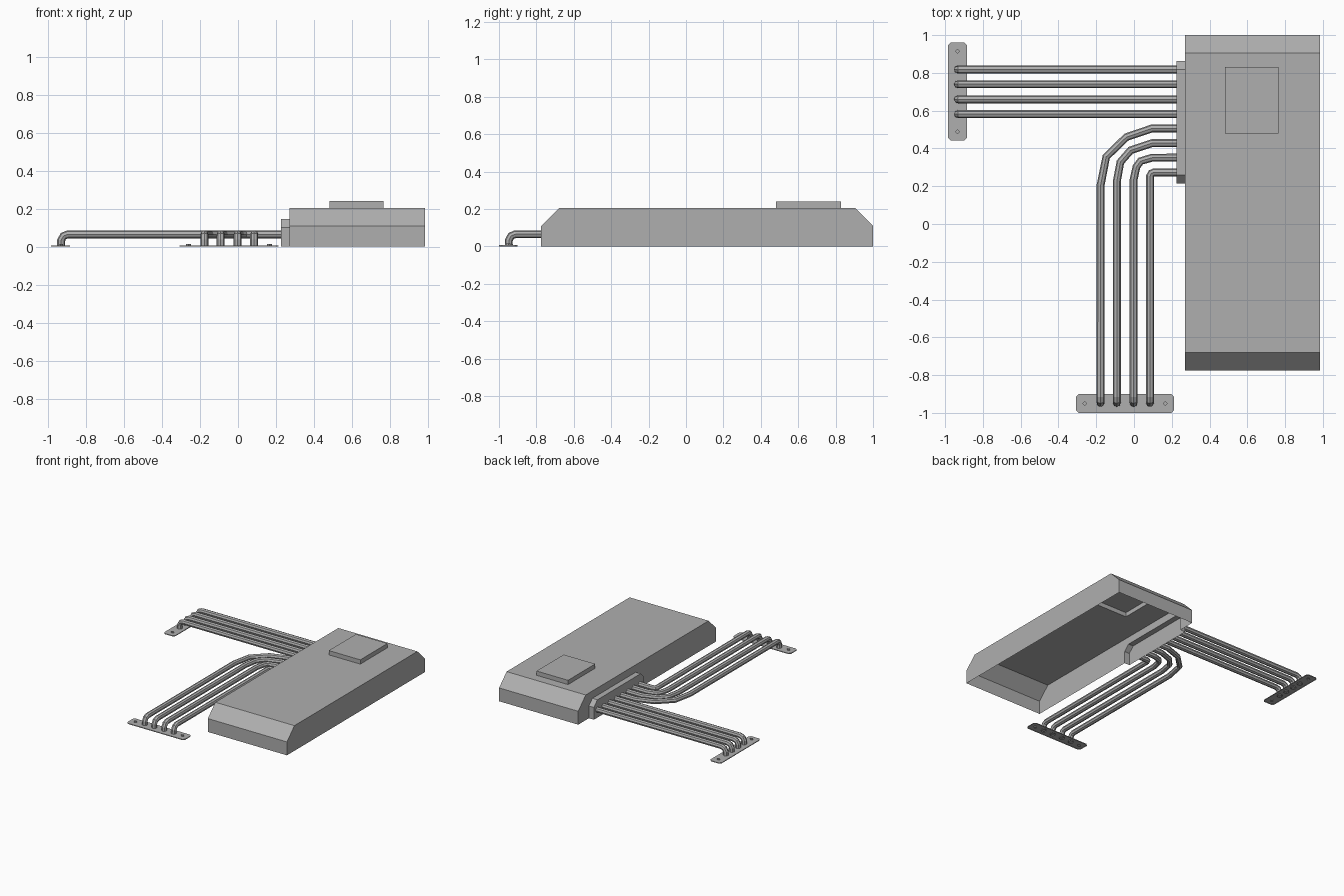
import bpy, bmesh

if "Cube" in bpy.data.objects:
    bpy.data.objects.remove(bpy.data.objects["Cube"])

Z = 0.065      # tube centre height
R = 0.021      # tube radius

grey = bpy.data.materials.new("mid_grey")
grey.diffuse_color = (0.43, 0.43, 0.43, 1)
grey.use_nodes = True
grey.node_tree.nodes["Principled BSDF"].inputs["Base Color"].default_value = grey.diffuse_color


def new_object(name, bm):
    bmesh.ops.recalc_face_normals(bm, faces=bm.faces[:])
    mesh = bpy.data.meshes.new(name)
    bm.to_mesh(mesh)
    bm.free()
    mesh.materials.append(grey)
    ob = bpy.data.objects.new(name, mesh)
    bpy.context.collection.objects.link(ob)
    return ob


def prism(name, points, offset):
    """Closed solid from a flat polygon pushed along offset."""
    bm = bmesh.new()
    face = bm.faces.new([bm.verts.new(p) for p in points])
    res = bmesh.ops.extrude_face_region(bm, geom=[face], use_keep_orig=True)
    verts = [g for g in res["geom"] if isinstance(g, bmesh.types.BMVert)]
    bmesh.ops.translate(bm, verts=verts, vec=offset)
    return new_object(name, bm)


def open_bottom(ob):
    """Trim at the ground plane, leaving the underside open."""
    bm = bmesh.new()
    bm.from_mesh(ob.data)
    bmesh.ops.bisect_plane(bm, geom=bm.verts[:] + bm.edges[:] + bm.faces[:],
                           plane_co=(0, 0, 0), plane_no=(0, 0, 1), clear_inner=True)
    bm.to_mesh(ob.data)
    bm.free()


def chamfered_block(name, x0, x1, y0, y1, top, c, bottom):
    prof = [(y0, bottom), (y0, top - c), (y0 + c, top),
            (y1 - c, top), (y1, top - c), (y1, bottom)]
    return prism(name, [(x0, y, z) for y, z in prof], (x1 - x0, 0, 0))


# Housing: chamfered body, side connector and raised cap as one open shell
body = chamfered_block("housing", 0.271, 0.984, -0.775, 1.0, 0.205, 0.096, -0.1)
connector = chamfered_block("connector", 0.226, 0.32, 0.215, 0.863, 0.145, 0.045, -0.05)
cap = prism("cap", [(0.482, 0.48, 0.15), (0.766, 0.48, 0.15),
                    (0.766, 0.83, 0.15), (0.482, 0.83, 0.15)], (0, 0, 0.09))
bpy.context.view_layer.objects.active = body
for part in (connector, cap):
    mod = body.modifiers.new("join", 'BOOLEAN')
    mod.operation = 'UNION'
    mod.solver = 'EXACT'
    mod.object = part
    bpy.ops.object.modifier_apply(modifier=mod.name)
    bpy.data.objects.remove(part)
open_bottom(body)


# Eight-sided tubes swept along short paths
def tube(name, path):
    cu = bpy.data.curves.new(name, 'CURVE')
    cu.dimensions = '3D'
    cu.bevel_depth = R
    cu.bevel_resolution = 2
    cu.materials.append(grey)
    sp = cu.splines.new('POLY')
    sp.points.add(len(path) - 1)
    for p, co in zip(sp.points, path):
        p.co = (*co, 1)
    sp.use_smooth = False
    bpy.context.collection.objects.link(bpy.data.objects.new(name, cu))


# Downward elbow: (distance back from the end, height)
elbow = [(0.035, Z), (0.012, 0.056), (0.0, 0.033), (0.0, 0.0)]

for i, y in enumerate((0.818, 0.74, 0.66, 0.582)):
    tube(f"straight_tube_{i + 1}",
         [(0.226, y, Z)] + [(-0.932 + d, y, z) for d, z in elbow])

bends = [
    [(0.095, 0.506), (-0.04, 0.46), (-0.147, 0.356), (-0.177, 0.205)],
    [(0.095, 0.428), (-0.018, 0.39), (-0.072, 0.328), (-0.091, 0.225)],
    [(0.095, 0.351), (0.035, 0.333), (0.013, 0.303), (-0.002, 0.235)],
    [(0.105, 0.273), (0.092, 0.268), (0.085, 0.253), (0.085, 0.2)],
]
for i, bend in enumerate(bends):
    x = bend[-1][0]
    path = [(0.226, bend[0][1], Z)] + [(a, b, Z) for a, b in bend]
    tube(f"bent_tube_{i + 1}", path + [(x, -0.947 + d, z) for d, z in elbow])


# Mounting plates with clipped corners and small four-sided screws
def plate(name, cx, cy, hx, hy):
    c = 0.015
    quarter = [(hx, hy - c), (hx - c, hy)]
    pts = quarter + [(-a, b) for a, b in reversed(quarter)]
    pts += [(-a, -b) for a, b in pts]
    open_bottom(prism(name + "_plate", [(cx + a, cy + b, -0.02) for a, b in pts],
                      (0, 0, 0.026)))
    r = 0.013
    for n, s in enumerate((-1, 1)):
        sx = cx + (s * 0.213 if hx > hy else 0)
        sy = cy + (s * 0.213 if hy > hx else 0)
        open_bottom(prism(f"{name}_screw_{n + 1}",
                          [(sx + r, sy, -0.02), (sx, sy + r, -0.02),
                           (sx - r, sy, -0.02), (sx, sy - r, -0.02)],
                          (0, 0, 0.034)))


plate("left", -0.934, 0.702, 0.05, 0.26)
plate("front", -0.047, -0.95, 0.26, 0.05)
